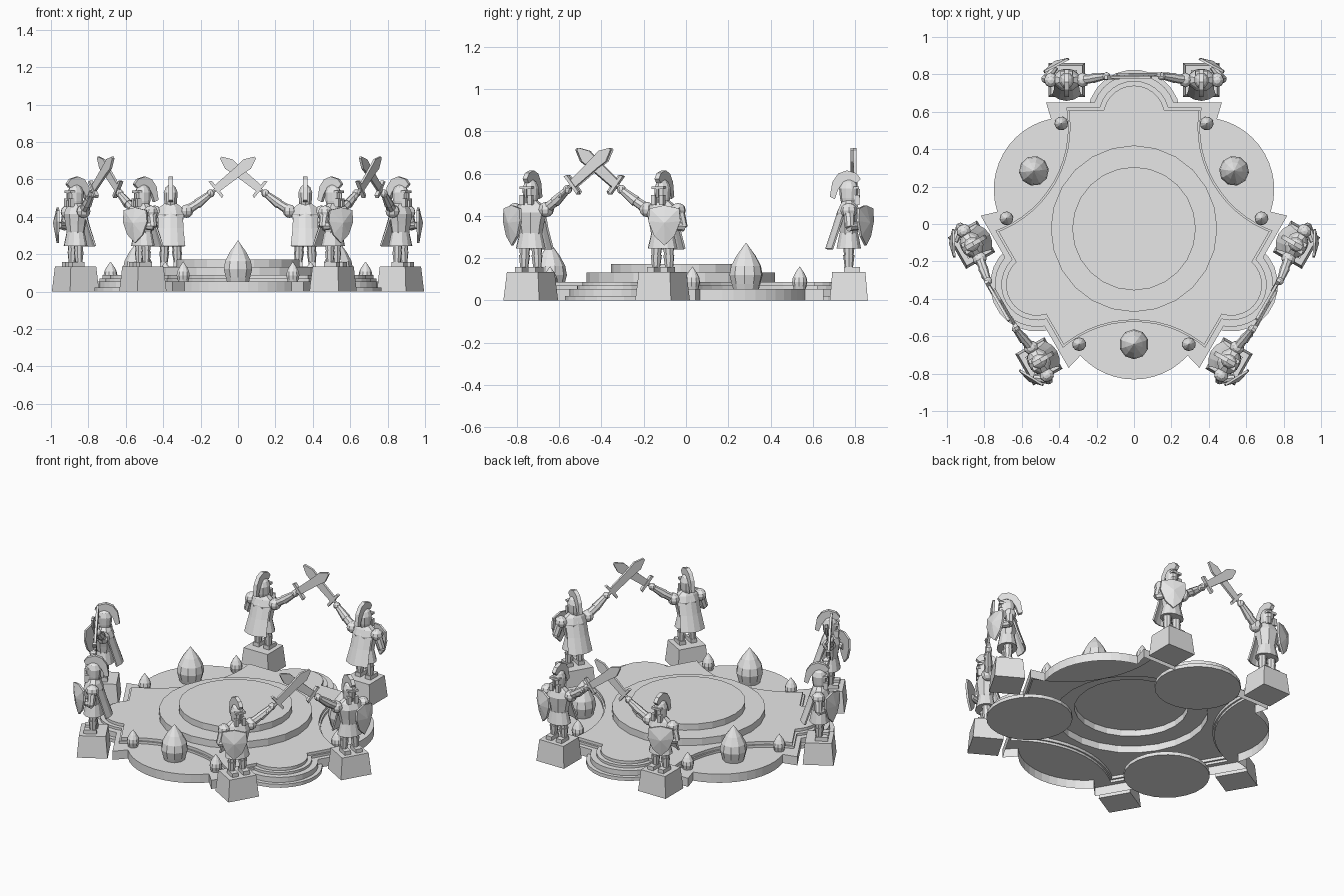
import bpy, bmesh
from math import sin, cos, asin, pi, radians, tau
from mathutils import Matrix, Vector

if "Cube" in bpy.data.objects:
    bpy.data.objects.remove(bpy.data.objects["Cube"])

stone = bpy.data.materials.new("stone_grey")
stone.use_nodes = True
GREY = (0.8, 0.8, 0.8, 1)
stone.diffuse_color = GREY
stone.node_tree.nodes["Principled BSDF"].inputs["Base Color"].default_value = GREY

HUB = Matrix.Translation((0, -0.025, 0))
TURNS = [HUB @ Matrix.Rotation(-k * tau / 3, 4, 'Z') for k in range(3)]
POST = Vector((0.36, 0.795, 0))


def emit(bm, name, turns=(HUB,), fix=True):
    """Turn a bmesh into one linked object per placement."""
    if fix:
        bmesh.ops.recalc_face_normals(bm, faces=bm.faces)
    me = bpy.data.meshes.new(name)
    bm.to_mesh(me)
    me.materials.append(stone)
    for turn in turns:
        ob = bpy.data.objects.new(name, me)
        ob.matrix_world = turn
        bpy.context.collection.objects.link(ob)


def soldier_part(bm, name, shift=0):
    """Place a part on all six guards; each pair is mirrored."""
    for side, sx in (("left", 1), ("right", -1)):
        half = bm.copy()
        bmesh.ops.translate(half, verts=half.verts, vec=POST + Vector((0, shift * sx, 0)))
        bmesh.ops.scale(half, verts=half.verts, vec=(sx, 1, 1))
        emit(half, f"{name}_{side}", TURNS)
        half.free()
    bm.free()


def loft(rings, bm=None, n=8, cap_bottom=True):
    """Stack of oval rings (z, rx, ry[, x, y])."""
    bm = bm or bmesh.new()
    rows = []
    for z, rx, ry, *c in rings:
        x, y = c or (0, 0)
        rows.append([bm.verts.new((x + rx * cos(tau * (i + .5) / n),
                                   y + ry * sin(tau * (i + .5) / n), z)) for i in range(n)])
    for a, b in zip(rows, rows[1:]):
        for i in range(n):
            j = (i + 1) % n
            bm.faces.new((a[i], a[j], b[j], b[i]))
    bm.faces.new(rows[-1])
    if cap_bottom:
        bm.faces.new(rows[0][::-1])
    return bm


def limb(a, b, r1, r2, bm=None, n=8):
    bm = bm or bmesh.new()
    a, b = Vector(a), Vector(b)
    m = Matrix.Translation((a + b) / 2) @ (b - a).to_track_quat('Z', 'Y').to_matrix().to_4x4()
    bmesh.ops.create_cone(bm, cap_ends=True, segments=n, radius1=r1, radius2=r2,
                          depth=(b - a).length, matrix=m)
    return bm


def block(center, size, bm=None):
    bm = bm or bmesh.new()
    bmesh.ops.create_cube(bm, size=1, matrix=Matrix.Translation(center) @ Matrix.Diagonal((*size, 1)))
    return bm


def ball(center, size, bm=None):
    bm = bm or bmesh.new()
    bmesh.ops.create_uvsphere(bm, u_segments=8, v_segments=6, radius=1,
                              matrix=Matrix.Translation(center) @ Matrix.Diagonal((*size, 1)))
    return bm


def plate(points, thick, matrix, bm=None):
    """Outline in local xy, extruded along local z and placed by a matrix."""
    bm = bm or bmesh.new()
    lo, hi = ([bm.verts.new(matrix @ Vector((x, y, s * thick / 2))) for x, y in points] for s in (-1, 1))
    bm.faces.new(lo[::-1])
    bm.faces.new(hi)
    for i in range(len(lo)):
        j = (i + 1) % len(lo)
        bm.faces.new((lo[i], lo[j], hi[j], hi[i]))
    return bm


# Terraced platform: nested outlines forming one open shell
def outline(bump_r, cx, cy, d, lobe_r, half):
    pts, lift = [], asin((cy - 0.6) / bump_r)
    sector = [Vector((-cx, cy, 0))]
    for i in range(13):
        t = pi - lift - (pi - 2 * lift) * i / 12
        sector.append(Vector((bump_r * cos(t), 0.6 + bump_r * sin(t), 0)))
    sector.append(Vector((cx, cy, 0)))
    turn = Matrix.Rotation(pi / 6, 4, 'Z')
    for i in range(13):
        t = radians(half) * (1 - i / 6)
        sector.append(turn @ Vector((d + lobe_r * cos(t), abs(lobe_r) * sin(t), 0)))
    for k in range(3):
        pts += [Matrix.Rotation(-k * tau / 3, 4, 'Z') @ p for p in sector]
    return pts[::-1]


def circle(r, n=24):
    return [Vector((r * cos(tau * i / n), r * sin(tau * i / n), 0)) for i in range(n)]


tiers = [(outline(0.225, 0.47, 0.675, 0.42, 0.386, 48), 0.055),
         (outline(0.19, 0.362, 0.647, 1.088, -0.59, 36.5), 0.07),
         (outline(0.165, 0.35, 0.635, 1.088, -0.6, 36.5), 0.088),
         (circle(0.445), 0.132), (circle(0.33), 0.172)]
bm = bmesh.new()
floor, ledge = 0, []
for pts, top in tiers:
    low, high = ([bm.verts.new((p.x, p.y, z)) for p in pts] for z in (floor, top))
    for i in range(len(pts)):
        j = (i + 1) % len(pts)
        bm.faces.new((low[i], low[j], high[j], high[i]))
    edges = [bm.edges.get((r[i], r[i - 1])) for r in (ledge, low) for i in range(len(r))]
    if ledge:
        bmesh.ops.triangle_fill(bm, use_beauty=True, edges=edges, normal=(0, 0, 1))
    floor, ledge = top, high
bm.faces.new(ledge)
bm.normal_update()
for f in bm.faces:
    if f.normal.z < -0.5:
        f.normal_flip()
emit(bm, "terraced_platform", fix=False)

# Low entry step below each pair of swords
emit(loft([(0, 0.25, 0.25, 0, 0.6), (0.022, 0.25, 0.25, 0, 0.6)], n=24), "entry_step", TURNS)

# Bud-shaped spikes in each lobe
LOBES = [t @ Matrix.Rotation(-pi / 3, 4, 'Z') for t in TURNS]
bud = [(0, .78), (.1, .86), (.3, 1), (.5, .9), (.72, .58), (.9, .22), (1, .02)]
for name, x, r, h in (("large_spike", 0, 0.08, 0.217),
                      ("small_spike_left", 0.293, 0.037, 0.105),
                      ("small_spike_right", -0.293, 0.037, 0.105)):
    emit(loft([(0.055 + h * z, r * s, r * s, x, 0.618) for z, s in bud], n=10, cap_bottom=False), name, LOBES)

# Pedestals
bm = block((0, 0, 0.0675), (0.195, 0.18, 0.135))
for v in bm.verts:
    if v.co.z > 0.1:
        v.co.x *= 0.87
        v.co.y *= 0.87
soldier_part(bm, "pedestal")

# Legs and feet
bm = bmesh.new()
for s in (-1, 1):
    block((s * 0.036, 0.015, 0.147), (0.04, 0.075, 0.024), bm)
    limb((s * 0.036, 0, 0.15), (s * 0.034, 0, 0.215), 0.019, 0.027, bm)
    limb((s * 0.034, 0, 0.21), (s * 0.032, 0, 0.28), 0.022, 0.03, bm)
soldier_part(bm, "legs")

# Skirt, torso and shoulder guards
soldier_part(loft([(0.245, .075, .06), (0.32, .056, .045)], n=12), "skirt")
soldier_part(loft([(0.31, .056, .044), (0.36, .066, .052), (0.415, .08, .06),
                   (0.45, .066, .045), (0.475, .03, .03)]), "torso")
bm = ball((0.085, 0, 0.425), (0.036, 0.04, 0.036))
ball((-0.085, 0, 0.43), (0.036, 0.04, 0.036), bm)
soldier_part(bm, "shoulder_guards")

# Arms
bm = limb((0.09, 0, 0.42), (0.115, 0.005, 0.345), 0.026, 0.022)
limb((0.115, 0, 0.35), (0.06, 0.07, 0.355), 0.024, 0.018, bm)
soldier_part(bm, "shield_arm")
bm = limb((-0.08, 0, 0.43), (-0.15, 0.01, 0.475), 0.027, 0.022)
limb((-0.14, 0.01, 0.468), (-0.205, 0.02, 0.518), 0.027, 0.018, bm)
ball((-0.213, 0.02, 0.525), (0.022, 0.022, 0.022), bm)
soldier_part(bm, "sword_arm")

# Sword: blade, guard, grip and pommel
along = Vector((-0.235, 0, 0.19)).normalized()
across = Vector((along.z, 0, -along.x))
frame = Matrix((along, across, along.cross(across))).transposed().to_4x4()
frame.translation = (-0.215, 0.022, 0.525)
blade = [(.04, .021), (.2, .027), (.25, .032), (.305, .006)]
bm = plate(blade + [(x, -y) for x, y in blade[::-1]], 0.014, frame)
plate([(.03, -.056), (.046, -.05), (.046, .05), (.03, .056)], 0.022, frame, bm)
limb(frame @ Vector((-0.04, 0, 0)), frame @ Vector((0.035, 0, 0)), 0.009, 0.009, bm)
ball(frame @ Vector((-0.045, 0, 0)), (0.013, 0.013, 0.013), bm)
soldier_part(bm, "sword", shift=0.008)

# Helmet with cheek guards, nose guard and crest
soldier_part(loft([(0.455, .03, .034), (0.485, .036, .042), (0.53, .039, .046),
                   (0.558, .028, .034), (0.572, .01, .014)], n=10), "helmet")
bm = block((0, 0.045, 0.508), (0.009, 0.016, 0.04))
for s in (-1, 1):
    block((s * 0.022, 0.038, 0.475), (0.022, 0.026, 0.045), bm)
block((0, 0.036, 0.533), (0.064, 0.026, 0.014), bm)
soldier_part(bm, "face_guard")
yz = Matrix(((0, 0, 1), (1, 0, 0), (0, 1, 0))).to_4x4()
crest = [(.056, .575), (.035, .602), (-.01, .615), (-.05, .6), (-.078, .56), (-.09, .49),
         (-.066, .48), (-.05, .525), (-.03, .555), (0, .566), (.04, .556)]
soldier_part(plate(crest, 0.024, yz), "helmet_crest")

# Cape: flared curved cloth
bm = bmesh.new()
rows = []
for z, w, y in ((.458, .05, -.035), (.42, .066, -.055), (.34, .068, -.08), (.245, .078, -.112)):
    rows.append([bm.verts.new((w * u, y + 0.03 * u * u, z)) for u in (-1, -.5, 0, .5, 1)])
for a, b in zip(rows, rows[1:]):
    for i in range(4):
        bm.faces.new((a[i], a[i + 1], b[i + 1], b[i]))
bmesh.ops.recalc_face_normals(bm, faces=bm.faces)
bmesh.ops.solidify(bm, geom=bm.faces[:], thickness=0.01)
soldier_part(bm, "cape")

# Shield: pointed plate with a raised middle
pose = Matrix.Translation((0.055, 0.078, 0.365)) @ Matrix.Rotation(radians(-28), 4, 'Z') \
    @ Matrix.Rotation(pi / 2, 4, 'X')
edge = [(-.07, .07), (0, .085), (.07, .07), (.076, .01), (.048, -.06), (0, -.105), (-.048, -.06), (-.076, .01)]
bm = plate(edge, 0.012, pose)
front = max(bm.faces, key=lambda f: (f.normal_update(), len(f.verts) == 8, f.calc_center_median().y)[1:])
mid = bmesh.ops.poke(bm, faces=[front])["verts"][0]
mid.co += pose.to_3x3() @ Vector((0, 0, -0.02))
soldier_part(bm, "shield")
